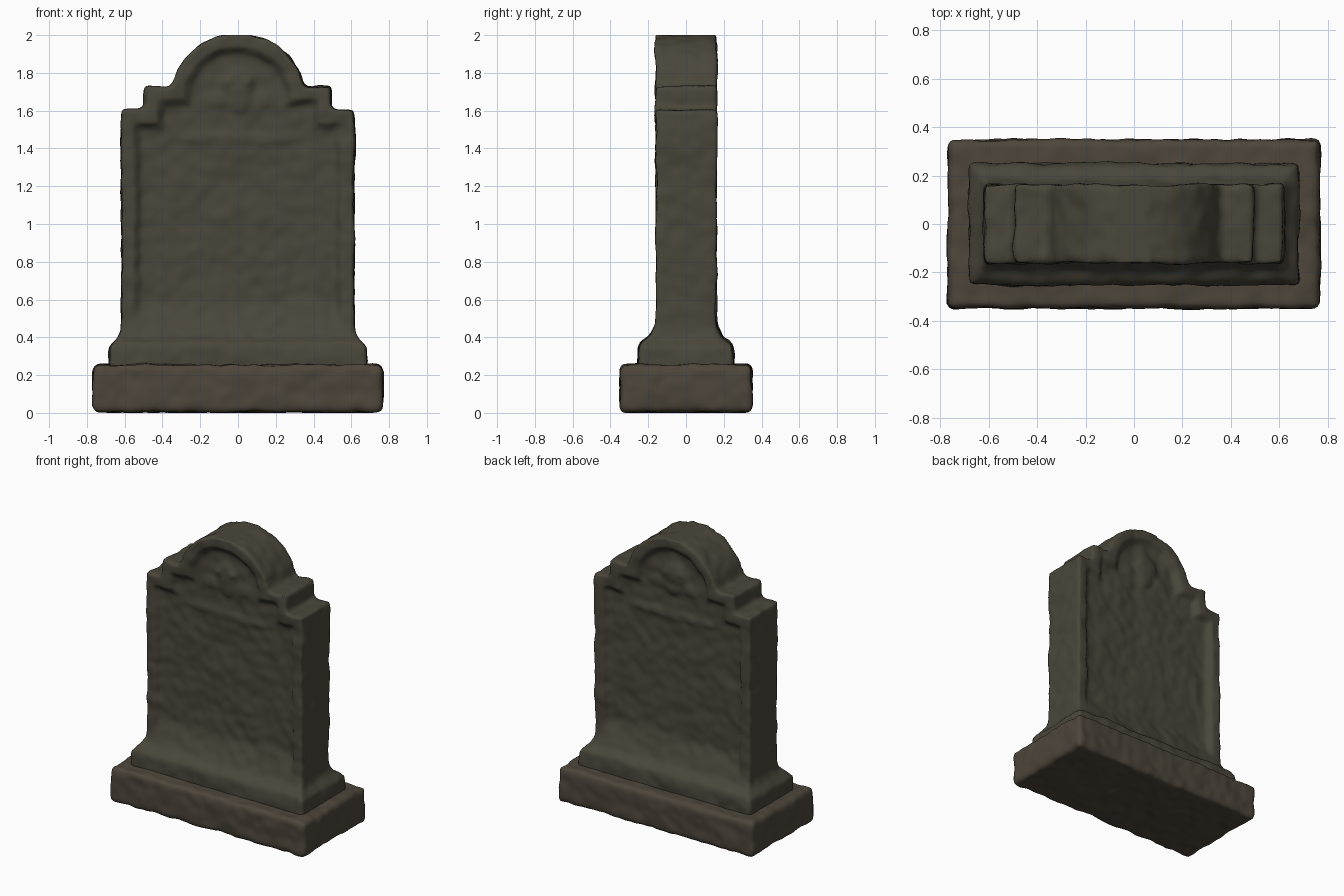
import bpy, bmesh, math
from mathutils import Matrix, Vector, noise

if "Cube" in bpy.data.objects:
    bpy.data.objects.remove(bpy.data.objects["Cube"])


def material(name, rgb):
    m = bpy.data.materials.new(name)
    m.diffuse_color = (*rgb, 1)
    m.use_nodes = True
    m.node_tree.nodes["Principled BSDF"].inputs["Base Color"].default_value = m.diffuse_color
    return m


stone = material("weathered_stone", (0.068, 0.061, 0.043))
base_stone = material("brown_base_stone", (0.074, 0.061, 0.043))


def loft(bm, rings):
    """Closed solid through rings with equal point counts."""
    loops = [[bm.verts.new(p) for p in r] for r in rings]
    n = len(loops[0])
    for a, b in zip(loops, loops[1:]):
        for i in range(n):
            j = (i + 1) % n
            bm.faces.new((a[i], a[j], b[j], b[i]))
    bm.faces.new(loops[0][::-1])
    bm.faces.new(loops[-1])


def rect(x, y, z):
    return [(-x, -y, z), (x, -y, z), (x, y, z), (-x, y, z)]


def outline(o, y, bottom):
    """Shouldered, arched outline moved inwards by o."""
    a0 = math.asin((0.06 - o) / (0.34 - o))
    right = [(0.617 - o, bottom), (0.617 - o, 1.605 - o), (0.495 - o, 1.605 - o),
             (0.495 - o, 1.73 - o)]
    arch = []
    for i in range(25):
        a = a0 + (math.pi - 2 * a0) * i / 24
        arch.append(((0.355 - o) * math.cos(a), 1.665 + (0.342 - o) * math.sin(a)))
    left = [(-x, z) for x, z in reversed(right)]
    return [(x, y, z) for x, z in right + arch + left]


def blob(bm, pos, size):
    m = Matrix.Translation(pos) @ Matrix.Diagonal((*size, 1))
    bmesh.ops.create_uvsphere(bm, u_segments=16, v_segments=10, radius=1, matrix=m)


def weathered(name, bm, mat, smooth):
    """Fuse the solids, round their edges and roughen the surface."""
    bmesh.ops.recalc_face_normals(bm, faces=bm.faces[:])
    me = bpy.data.meshes.new(name)
    bm.to_mesh(me)
    bm.free()
    ob = bpy.data.objects.new(name, me)
    bpy.context.collection.objects.link(ob)
    r = ob.modifiers.new("fuse", 'REMESH')
    r.mode = 'VOXEL'
    r.voxel_size = 0.016
    s = ob.modifiers.new("wear", 'SMOOTH')
    s.factor = 0.5
    s.iterations = smooth
    dg = bpy.context.evaluated_depsgraph_get()
    new = bpy.data.meshes.new_from_object(ob.evaluated_get(dg))
    ob.modifiers.clear()
    ob.data = new
    moves = []
    for v in new.vertices:
        d = 0.009 * noise.noise(v.co * 6) + 0.007 * noise.noise(v.co * 15 + Vector((3, 7, 1)))
        moves.append(v.co + v.normal * d)
    for v, co in zip(new.vertices, moves):
        co.z = min(max(co.z, 0.0), 2.0)
        v.co = co
    new.materials.clear()
    new.materials.append(mat)
    new.polygons.foreach_set("material_index", [0] * len(new.polygons))
    new.polygons.foreach_set("use_smooth", [True] * len(new.polygons))
    return ob


# headstone: slab with raised rim around a sunken panel, front and back
bm = bmesh.new()
loft(bm, [outline(0.105, -0.122, 0.40), outline(0.07, -0.16, 0.36), outline(0, -0.16, 0.28),
          outline(0, 0.163, 0.28), outline(0.07, 0.163, 0.36), outline(0.105, 0.122, 0.40)])

# flared moulding at the foot of the slab
loft(bm, [rect(0.68, 0.25, 0.22), rect(0.68, 0.25, 0.345), rect(0.655, 0.235, 0.375),
          rect(0.63, 0.19, 0.40), rect(0.612, 0.163, 0.46), rect(0.54, 0.135, 0.54),
          rect(0.50, 0.115, 0.62)])

# worn relief in the arch, and the ledge below it, on both faces
for s in (-1, 1):
    y = s * 0.118
    blob(bm, (0, y, 1.74), (0.10, 0.030, 0.09))
    blob(bm, (0.01, y, 1.65), (0.065, 0.027, 0.07))
    for sx in (-1, 1):
        blob(bm, (sx * 0.13, y, 1.66), (0.09, 0.016, 0.05))
        blob(bm, (sx * 0.045, s * 0.136, 1.755), (0.035, 0.020, 0.02))
    blob(bm, (0, y, 1.45), (0.42, 0.016, 0.035))
weathered("headstone", bm, stone, 4)

# plinth
bm = bmesh.new()
loft(bm, [rect(0.75, 0.335, 0.004), rect(0.767, 0.348, 0.03), rect(0.767, 0.348, 0.23),
          rect(0.75, 0.335, 0.255)])
weathered("plinth", bm, base_stone, 3)
